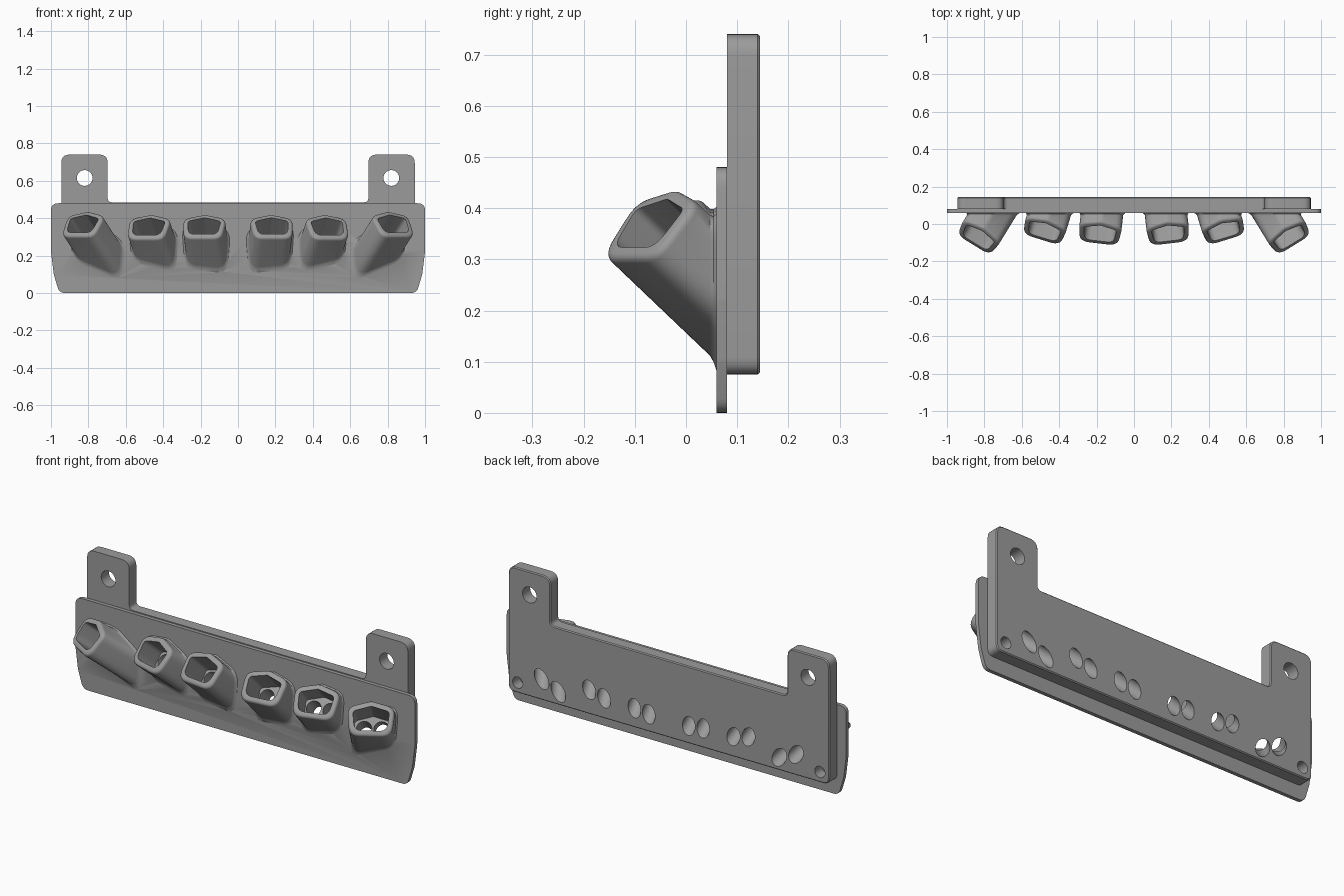
import bpy, bmesh, math
from mathutils import Vector

if "Cube" in bpy.data.objects:
    bpy.data.objects.remove(bpy.data.objects["Cube"])

grey = bpy.data.materials.new("plain grey")
grey.diffuse_color = (0.33, 0.33, 0.33, 1)
grey.use_nodes = True
grey.node_tree.nodes["Principled BSDF"].inputs["Base Color"].default_value = grey.diffuse_color


def rounded(corners, steps=6):
    """Round each (a, b, radius) corner of a closed outline."""
    out = []
    n = len(corners)
    for i, (a, b, r) in enumerate(corners):
        p = Vector((a, b))
        if r == 0:
            out.append(p)
            continue
        d0 = (Vector(corners[i - 1][:2]) - p).normalized()
        d1 = (Vector(corners[(i + 1) % n][:2]) - p).normalized()
        reach = r / math.tan(d0.angle(d1) / 2)
        for k in range(steps + 1):
            t = k / steps
            out.append(p + d0 * reach * (1 - t) ** 2 + d1 * reach * t ** 2)
    return out


def loft(name, rings):
    """Closed solid through a list of equal-length point rings."""
    bm = bmesh.new()
    loops = [[bm.verts.new(p) for p in ring] for ring in rings]
    n = len(loops[0])
    for lo, hi in zip(loops, loops[1:]):
        for i in range(n):
            j = (i + 1) % n
            bm.faces.new((lo[i], lo[j], hi[j], hi[i]))
    bm.faces.new(loops[0][::-1])
    bm.faces.new(loops[-1])
    bmesh.ops.recalc_face_normals(bm, faces=bm.faces)
    mesh = bpy.data.meshes.new(name)
    bm.to_mesh(mesh)
    bm.free()
    mesh.materials.append(grey)
    ob = bpy.data.objects.new(name, mesh)
    bpy.context.collection.objects.link(ob)
    return ob


def slab(name, outline, y0, y1):
    return loft(name, [[Vector((p.x, y, p.y)) for p in outline] for y in (y0, y1)])


def circle(r, n=32):
    return [Vector((r * math.cos(2 * math.pi * i / n), r * math.sin(2 * math.pi * i / n)))
            for i in range(n)]


def combine(target, tool, operation):
    m = target.modifiers.new("bool", 'BOOLEAN')
    m.operation, m.object, m.solver = operation, tool, 'EXACT'
    bpy.context.view_layer.objects.active = target
    bpy.ops.object.modifier_apply(modifier=m.name)


def mirrored(half):
    return half + [(-a, b, r) for a, b, r in reversed(half)]


# Front plate: thin, with sides drawn in towards the bottom
front = slab("front_plate", rounded(mirrored([
    (0.955, 0, 0.04), (0.985, 0.1, 0.1), (1.0, 0.22, 0.1), (1.0, 0.48, 0.04)])), 0.06, 0.08)

# Back plate: thick, with two mounting ears and a small chamfer behind
back = slab("back_plate", rounded(mirrored([
    (0.945, 0.075, 0.035), (0.945, 0.74, 0.045), (0.697, 0.74, 0.045),
    (0.697, 0.485, 0.025)])), 0.08, 0.145)
bm = bmesh.new()
bm.from_mesh(back.data)
rim = [e for e in bm.edges if all(v.co.y > 0.14 for v in e.verts)]
bmesh.ops.bevel(bm, geom=rim, offset=0.005, segments=1, affect='EDGES')
bm.to_mesh(back.data)
bm.free()

# Holder sections: flat bottom, peaked top
outer = rounded([(0, 0.09, 0.05), (0.117, 0.058, 0.05), (0.103, -0.088, 0.055),
                 (-0.103, -0.088, 0.055), (-0.117, 0.058, 0.05)])
inner = rounded([(0, 0.062, 0.02), (0.089, 0.036, 0.02), (0.078, -0.06, 0.04),
                 (-0.078, -0.06, 0.04), (-0.089, 0.036, 0.02)])

# Mouth centre and matching point on the back face, for one half
holders = [((0.832, -0.07, 0.37), (0.70, 0.145, 0.165)),
           ((0.48, -0.035, 0.355), (0.425, 0.145, 0.193)),
           ((0.183, -0.05, 0.358), (0.16, 0.145, 0.173))]
cutters = []

for s in (-1, 1):
    for mouth, rear in holders:
        top = Vector((s * mouth[0], mouth[1], mouth[2]))
        low = Vector((s * rear[0], rear[1], rear[2]))
        axis = (top - low).normalized()
        u = axis.cross(Vector((0, 0, 1))).normalized()
        v = u.cross(axis)

        def ring(section, centre, t, grow=0.0):
            gu, gv = 1 + grow / 0.117, 1 + grow / 0.088
            return [centre + axis * t + u * p.x * gu + v * p.y * gv for p in section]

        def on_plane(grow, y):
            return [p + axis * ((y - p.y) / axis.y) for p in ring(outer, top, 0, grow)]

        # Slanted holder with a flared foot and a rounded lip
        tube = loft("holder", [
            on_plane(0.012, 0.07), on_plane(0.012, 0.06), on_plane(0.004, 0.054),
            on_plane(0, 0.047), ring(outer, top, -0.015), ring(outer, top, -0.008, -0.002),
            ring(outer, top, -0.003, -0.006), ring(outer, top, 0, -0.013)])
        combine(front, tube, 'UNION')
        bpy.data.objects.remove(tube)

        # Pocket inside the holder
        floor = (0.065 - low.y) / axis.y
        depth = (top - low).length
        cutters.append(loft("pocket_cutter", [ring(inner, low, floor),
                                              ring(inner, low, depth + 0.05)]))
        # Pair of slanted holes through the back
        for side in (-1, 1):
            c = low + u * side * 0.042
            cutters.append(loft("through_cutter", [ring(circle(0.037), c, -0.1),
                                                   ring(circle(0.037), c, floor + 0.01)]))

for c in cutters:
    combine(front, c, 'DIFFERENCE')
    combine(back, c, 'DIFFERENCE')

# Ear holes and blind corner holes
for s in (-1, 1):
    for x, z, r, y0 in ((0.82, 0.615, 0.042, 0.0), (0.89, 0.13, 0.03, 0.085)):
        c = slab("hole_cutter", [p + Vector((s * x, z)) for p in circle(r)], y0, 0.3)
        combine(back, c, 'DIFFERENCE')
        cutters.append(c)

for c in cutters:
    bpy.data.objects.remove(c)

# Smooth curved walls, keep sharp edges
bpy.ops.object.select_all(action='DESELECT')
for ob in (front, back):
    ob.select_set(True)
bpy.context.view_layer.objects.active = front
bpy.ops.object.shade_smooth_by_angle(angle=math.radians(35))
